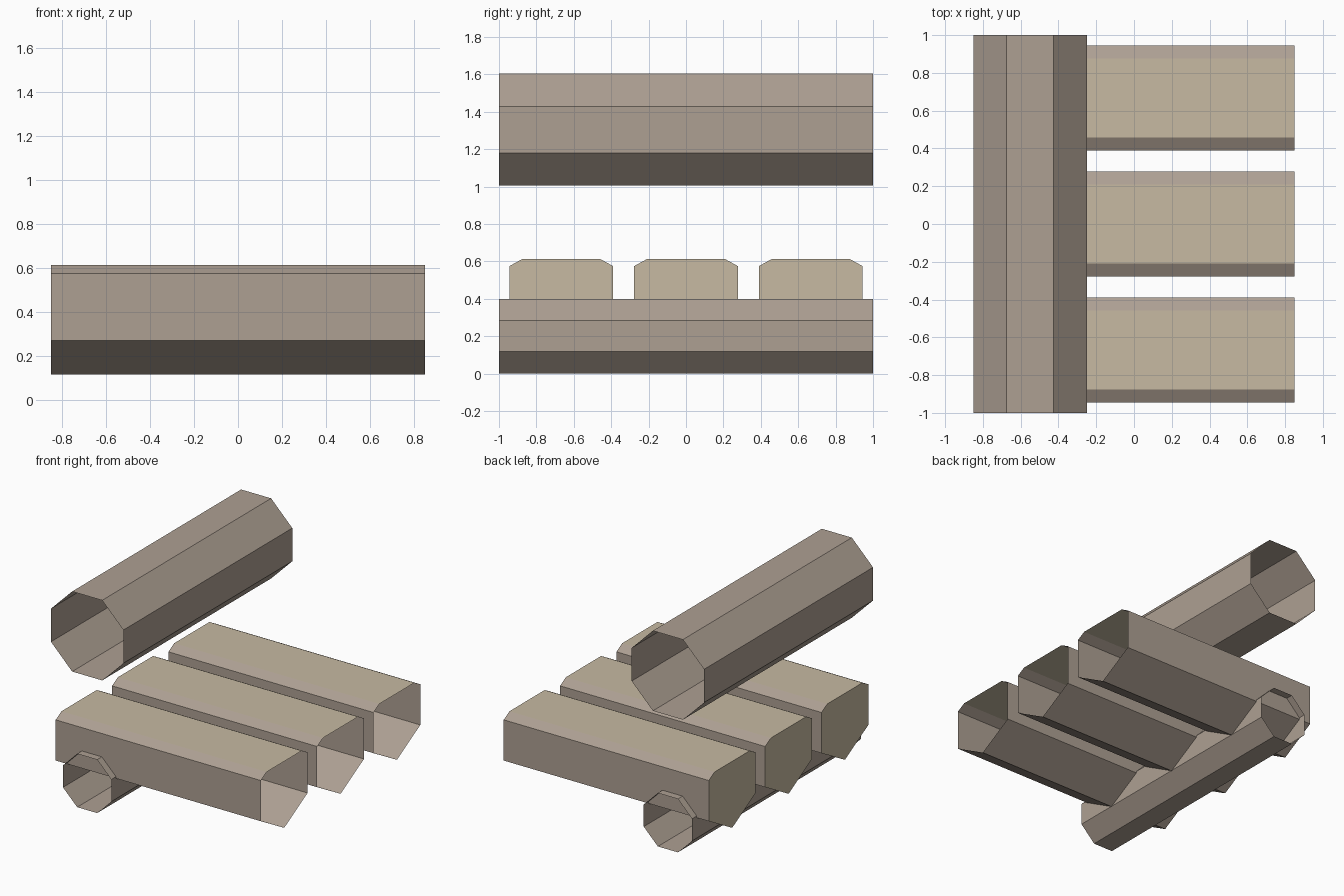
import bpy, bmesh, math

if "Cube" in bpy.data.objects:
    bpy.data.objects.remove(bpy.data.objects["Cube"])


def material(name, color):
    m = bpy.data.materials.new(name)
    m.diffuse_color = (*color, 1)
    m.use_nodes = True
    m.node_tree.nodes["Principled BSDF"].inputs["Base Color"].default_value = m.diffuse_color
    return m


bark = material("bark", (0.42, 0.35, 0.29))
cut_wood = material("cut_wood", (0.57, 0.49, 0.36))


def finish(name, bm, mats):
    me = bpy.data.meshes.new(name)
    bm.to_mesh(me)
    bm.free()
    for m in mats:
        me.materials.append(m)
    ob = bpy.data.objects.new(name, me)
    bpy.context.collection.objects.link(ob)
    return ob


def octagonal_log(name, x, z, width):
    # open-ended eight-sided tube running along y
    bm = bmesh.new()
    r = width / 2 / math.cos(math.pi / 8)
    rings = []
    for y in (-1, 1):
        rings.append([bm.verts.new((x + r * math.cos((i + 0.5) * math.pi / 4), y,
                                    z + r * math.sin((i + 0.5) * math.pi / 4)))
                      for i in range(8)])
    a, b = rings
    for i in range(8):
        j = (i + 1) % 8
        bm.faces.new((a[i], b[i], b[j], a[j]))
    # outward normals for an open tube
    for f in bm.faces:
        f.normal_update()
        c = f.calc_center_median()
        if f.normal.x * (c.x - x) + f.normal.z * (c.z - z) < 0:
            f.normal_flip()
    return finish(name, bm, [bark])


def split_log(name, y):
    # flat-topped log with a V underside, capped at -x and open at +x
    profile = [(0, 0.115), (0.277, 0.27), (0.277, 0.575), (0.208, 0.613),
               (-0.208, 0.613), (-0.277, 0.575), (-0.277, 0.27)]
    bm = bmesh.new()
    a = [bm.verts.new((-0.85, y + p, z)) for p, z in profile]
    b = [bm.verts.new((0.85, y + p, z)) for p, z in profile]
    n = len(profile)
    for i in range(n):
        j = (i + 1) % n
        f = bm.faces.new((a[i], b[i], b[j], a[j]))
        f.normal_update()
        c = f.calc_center_median()
        if f.normal.y * (c.y - y) + f.normal.z * (c.z - 0.4) < 0:
            f.normal_flip()
        f.material_index = 1 if i == 3 else 0
    cap = bm.faces.new(a)
    cap.normal_update()
    if cap.normal.x > 0:
        cap.normal_flip()
    cap.material_index = 1
    return finish(name, bm, [bark, cut_wood])


# seat logs
for k, y in enumerate((-0.667, 0, 0.667)):
    split_log(f"seat_log_{k + 1}", y)

# raised back log and the support underneath
octagonal_log("back_log", -0.55, 1.305, 0.6)
octagonal_log("support_log", -0.55, 0.2, 0.4)
